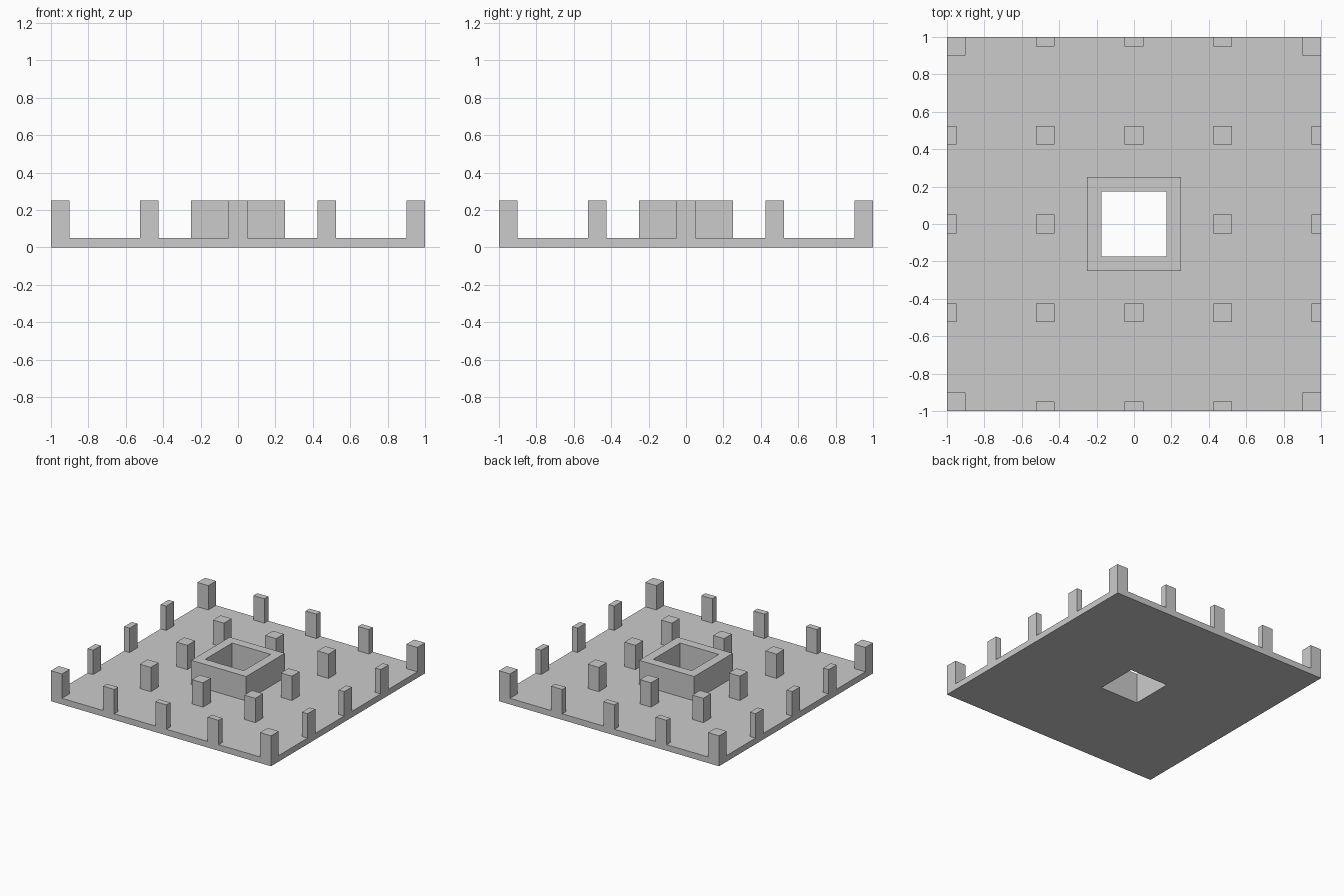
import bpy, bmesh

if "Cube" in bpy.data.objects:
    bpy.data.objects.remove(bpy.data.objects["Cube"])

HALF, BASE_H, TOP = 1.0, 0.05, 0.25   # plate half width, plate height, overall height
HOLE, COLLAR = 0.175, 0.25            # half widths of the square hole and its collar
POST = 0.05                           # half width of a full post


def finish(name, bm):
    bmesh.ops.recalc_face_normals(bm, faces=bm.faces)
    mesh = bpy.data.meshes.new(name)
    bm.to_mesh(mesh)
    bm.free()
    obj = bpy.data.objects.new(name, mesh)
    bpy.context.collection.objects.link(obj)
    return obj


def extrude_up(bm, height):
    geom = bmesh.ops.extrude_face_region(bm, geom=bm.faces[:], use_keep_orig=True)["geom"]
    verts = [g for g in geom if isinstance(g, bmesh.types.BMVert)]
    bmesh.ops.translate(bm, verts=verts, vec=(0, 0, height))


def square_frame(name, outer, inner, z0, z1):
    bm = bmesh.new()
    corners = [(-1, -1), (1, -1), (1, 1), (-1, 1)]
    o, i = ([bm.verts.new((x * r, y * r, z0)) for x, y in corners] for r in (outer, inner))
    for k in range(4):
        n = (k + 1) % 4
        bm.faces.new((o[k], o[n], i[n], i[k]))
    extrude_up(bm, z1 - z0)
    return finish(name, bm)


def block(name, x0, x1, y0, y1, z0, z1):
    bm = bmesh.new()
    bm.faces.new([bm.verts.new((x, y, z0)) for x, y in
                  ((x0, y0), (x1, y0), (x1, y1), (x0, y1))])
    extrude_up(bm, z1 - z0)
    return finish(name, bm)


def span(index, thickness):
    """Extent of a post along one axis; border posts stop flush with the plate edge."""
    if abs(index) == 2:
        a, b = HALF - thickness, HALF
        return (a, b) if index > 0 else (-b, -a)
    c = index * 0.475
    return c - POST, c + POST


# Base plate with square opening, and the raised collar around it
square_frame("base_plate", HALF, HOLE, 0, BASE_H)
square_frame("centre_collar", COLLAR, HOLE, BASE_H, TOP)

# 5 x 5 post grid: full corner posts, half-depth edge posts, full inner posts
for ix in range(-2, 3):
    for iy in range(-2, 3):
        if ix == 0 and iy == 0:
            continue
        on_border = (abs(ix) == 2) + (abs(iy) == 2)
        kind = ("inner_post", "edge_post", "corner_post")[on_border]
        depth = 2 * POST if on_border == 2 else POST
        block(kind, *span(ix, depth), *span(iy, depth), BASE_H, TOP)
